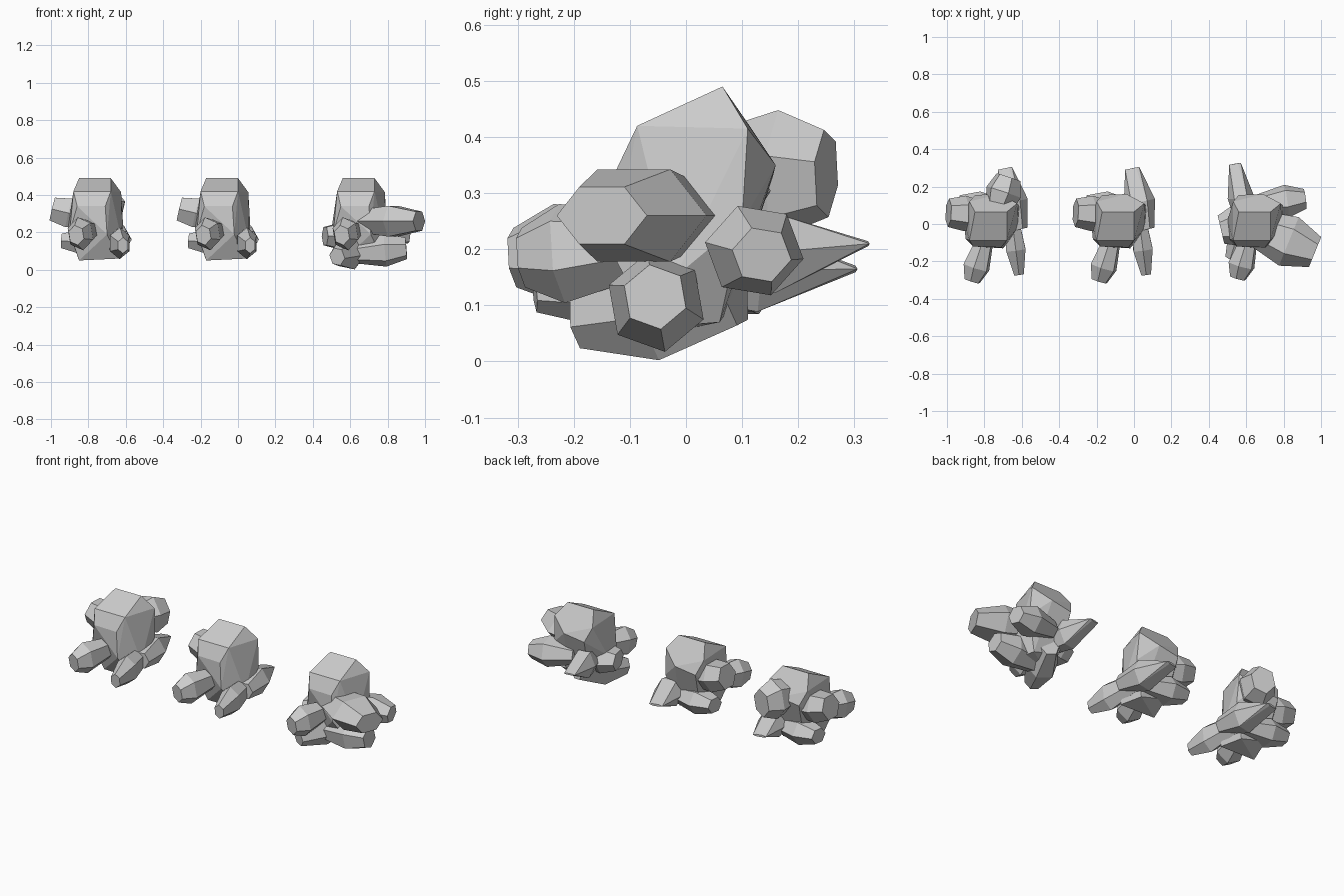
import bpy, bmesh, math
from mathutils import Vector

if "Cube" in bpy.data.objects:
    bpy.data.objects.remove(bpy.data.objects["Cube"])

def hull(name, pts, offset=(0, 0, 0)):
    bm = bmesh.new()
    for p in pts:
        bm.verts.new(Vector(p) + Vector(offset))
    res = bmesh.ops.convex_hull(bm, input=bm.verts)
    junk = [g for g in res["geom_interior"] if isinstance(g, bmesh.types.BMVert) and g.is_valid]
    bmesh.ops.delete(bm, geom=junk, context='VERTS')
    bmesh.ops.dissolve_limit(bm, angle_limit=math.radians(9), verts=bm.verts, edges=bm.edges)
    bmesh.ops.recalc_face_normals(bm, faces=bm.faces)
    me = bpy.data.meshes.new(name)
    bm.to_mesh(me)
    bm.free()
    ob = bpy.data.objects.new(name, me)
    bpy.context.collection.objects.link(ob)
    return ob

def crystal(name, base, tip, w, h, end=0.55, roll=0, x=0, shoulder=0.62, end_h=None):
    """Six-sided shard along base->tip with narrowed ends (end_h flattens the tip to a blade)."""
    a, b = Vector((base[0] + x, base[1], base[2])), Vector((tip[0] + x, tip[1], tip[2]))
    d = (b - a).normalized()
    side = d.cross(Vector((0, 0, 1))).normalized()
    up = side.cross(d)
    pts = []
    for t, s, v in ((0, 0.6, 0.6), (shoulder, 1, 1), (1, end, end if end_h is None else end_h)):
        for k in range(6):
            ang = math.radians(60 * k + roll)
            pts.append(a.lerp(b, t) + side * (w * s * math.cos(ang)) + up * (h * v * math.sin(ang)))
    return hull(name, pts)

# tall central boulder shared by all three clusters
MAIN = [(-.17, .065, .49), (0, .065, .49), (-.2, -.087, .42), (.0, -.087, .42),
        (.055, .11, .415), (-.2, .12, .41), (.065, .1, .25), (-.03, -.125, .34),
        (-.18, -.12, .34), (-.04, .16, .35), (-.17, .155, .33), (-.23, .02, .22),
        (-.22, -.08, .2), (-.02, -.13, .19), (.06, -.02, .15), (-.17, -.04, .05),
        (.04, -.06, .06), (0, .06, .07), (-.15, .08, .1)]

# left and middle clusters
for n, x in (("left", -.68), ("middle", 0)):
    hull(n + "_main_rock", MAIN, (x, 0, 0))
    crystal(n + "_side_shard", (-.08, .05, .27), (-.312, .06, .325), .095, .09, .8, 0, x)
    crystal(n + "_front_shard", (-.11, -.06, .21), (-.185, -.305, .185), .075, .09, .6, 20, x, .7)
    crystal(n + "_low_front_shard", (.02, .08, .16), (.065, -.27, .13), .06, .085, .5, 30, x)
    crystal(n + "_back_blade", (.06, -.03, .16), (-.01, .298, .165), .085, .085, .45, 0, x, .45, .08)
    crystal(n + "_low_back_shard", (.02, .06, .14), (-.26, .1, .155), .09, .075, .6, 0, x)
crystal("left_rear_shard", (-.74, .04, .34), (-.67, .25, .335), .1, .115, .7, 15)

# right cluster
hull("right_main_rock", MAIN, (.73, 0, 0))
crystal("right_front_shard", (.62, -.06, .21), (.555, -.29, .185), .075, .09, .6, 20, 0, .7)
crystal("right_large_shard", (.6, 0, .26), (.968, -.15, .26), .14, .095, .62, 0)
crystal("right_low_side_shard", (.6, -.05, .09), (.9, -.055, .115), .09, .09, .65, 20)
crystal("right_rear_side_shard", (.65, .1, .21), (.915, .135, .19), .09, .085, .6, 10)
crystal("right_back_blade", (.6, -.03, .18), (.54, .322, .21), .07, .085, .45, 0, 0, .5, .06)
crystal("right_low_shard", (.65, .09, .12), (.53, -.19, .07), .09, .1, .5, 10, 0, .5)
crystal("right_left_shard", (.68, .02, .18), (.465, -.03, .18), .11, .08, .7, 0)
